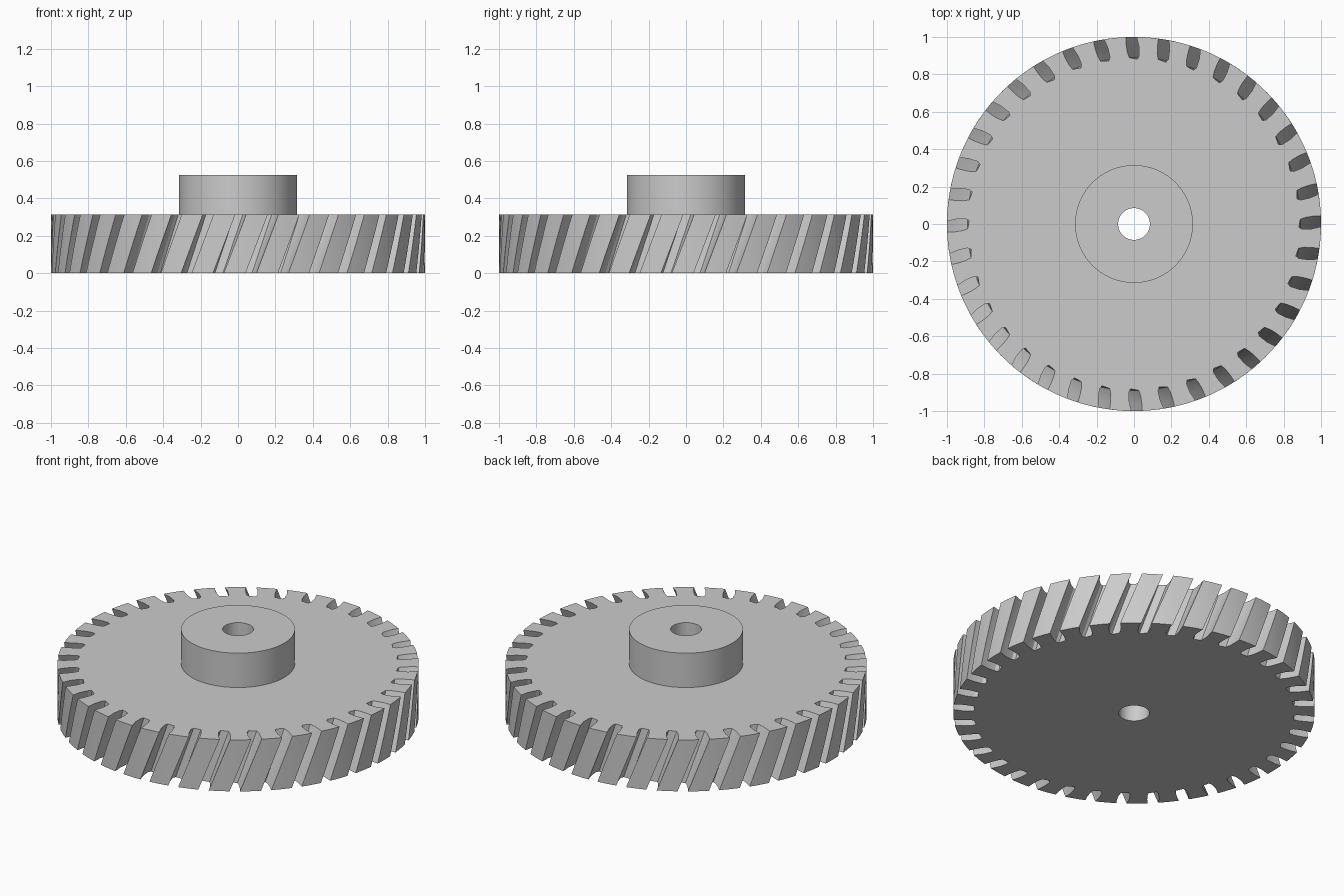
import bpy, bmesh
from math import cos, sin, pi

cube = bpy.data.objects.get("Cube")
if cube:
    bpy.data.objects.remove(cube, do_unlink=True)

SLOTS = 36
PITCH = 2 * pi / SLOTS
DISC_H, HUB_H = 0.315, 0.525
HUB_R, BORE_R = 0.315, 0.085
TWIST = 0.12          # helix angle over the disc height
LEVELS = 6
RING_STEPS = 2        # hub and bore segments per tooth

# Half profiles of one slot: (radius, sideways offset), floor to rim
leading = [(0.885, 0.003), (0.89, 0.026), (0.92, 0.036), (0.96, 0.042), (1.0, 0.044)]
trailing = [(0.882, -0.018), (0.9, -0.028), (0.95, -0.026), (1.0, -0.014)]

# One tooth in polar form: up one slot side, along the rim, down the next slot side
tooth = [(r, t / r) for r, t in leading]
start, end = tooth[-1][1], PITCH + trailing[-1][1]
tooth += [(1.0, start + (end - start) * i / 3) for i in (1, 2)]
tooth += [(r, PITCH + t / r) for r, t in reversed(trailing)]

bm = bmesh.new()


def polar(r, a, z):
    return bm.verts.new((r * cos(a), r * sin(a), z))


def outline(z, turn):
    return [polar(r, a + k * PITCH + turn, z) for k in range(SLOTS) for r, a in tooth]


def ring(r, z, turn=0.0):
    n = SLOTS * RING_STEPS
    return [polar(r, 2 * pi * i / n + turn, z) for i in range(n)]


def wall(a, b):
    n = len(a)
    for i in range(n):
        j = (i + 1) % n
        bm.faces.new((a[i], a[j], b[j], b[i]))


def cap(outer, inner):
    """Flat face with a round hole, one piece per tooth."""
    m = len(tooth)
    for k in range(SLOTS):
        edge = [outer[(k * m + i) % len(outer)] for i in range(m + 1)]
        hole = [inner[(k * RING_STEPS + i) % len(inner)] for i in range(RING_STEPS + 1)]
        bm.faces.new(edge + hole[::-1])


# Slotted disc, twisted as it rises
layers = [outline(DISC_H * i / LEVELS, TWIST * (i / LEVELS - 1)) for i in range(LEVELS + 1)]
for low, high in zip(layers, layers[1:]):
    wall(low, high)

# Hub and through bore
bore_low = ring(BORE_R, 0.0, -TWIST)
hub_low = ring(HUB_R, DISC_H)
hub_top = ring(HUB_R, HUB_H)
bore_top = ring(BORE_R, HUB_H, -TWIST)
cap(layers[0], bore_low)
cap(layers[-1], hub_low)
wall(hub_low, hub_top)
wall(hub_top, bore_top)
wall(bore_top, bore_low)

bmesh.ops.recalc_face_normals(bm, faces=bm.faces[:])
mesh = bpy.data.meshes.new("slotted_wheel")
bm.to_mesh(mesh)
bm.free()
wheel = bpy.data.objects.new("slotted_wheel", mesh)
bpy.context.collection.objects.link(wheel)

# Plain grey metal
grey = bpy.data.materials.new("plain_grey")
grey.use_nodes = True
colour = (0.6, 0.6, 0.6, 1.0)
grey.diffuse_color = colour
grey.node_tree.nodes["Principled BSDF"].inputs["Base Color"].default_value = colour
mesh.materials.append(grey)

# Smooth round walls, crisp edges
bpy.ops.object.select_all(action="DESELECT")
wheel.select_set(True)
bpy.context.view_layer.objects.active = wheel
bpy.ops.object.shade_smooth_by_angle(angle=pi / 9)
